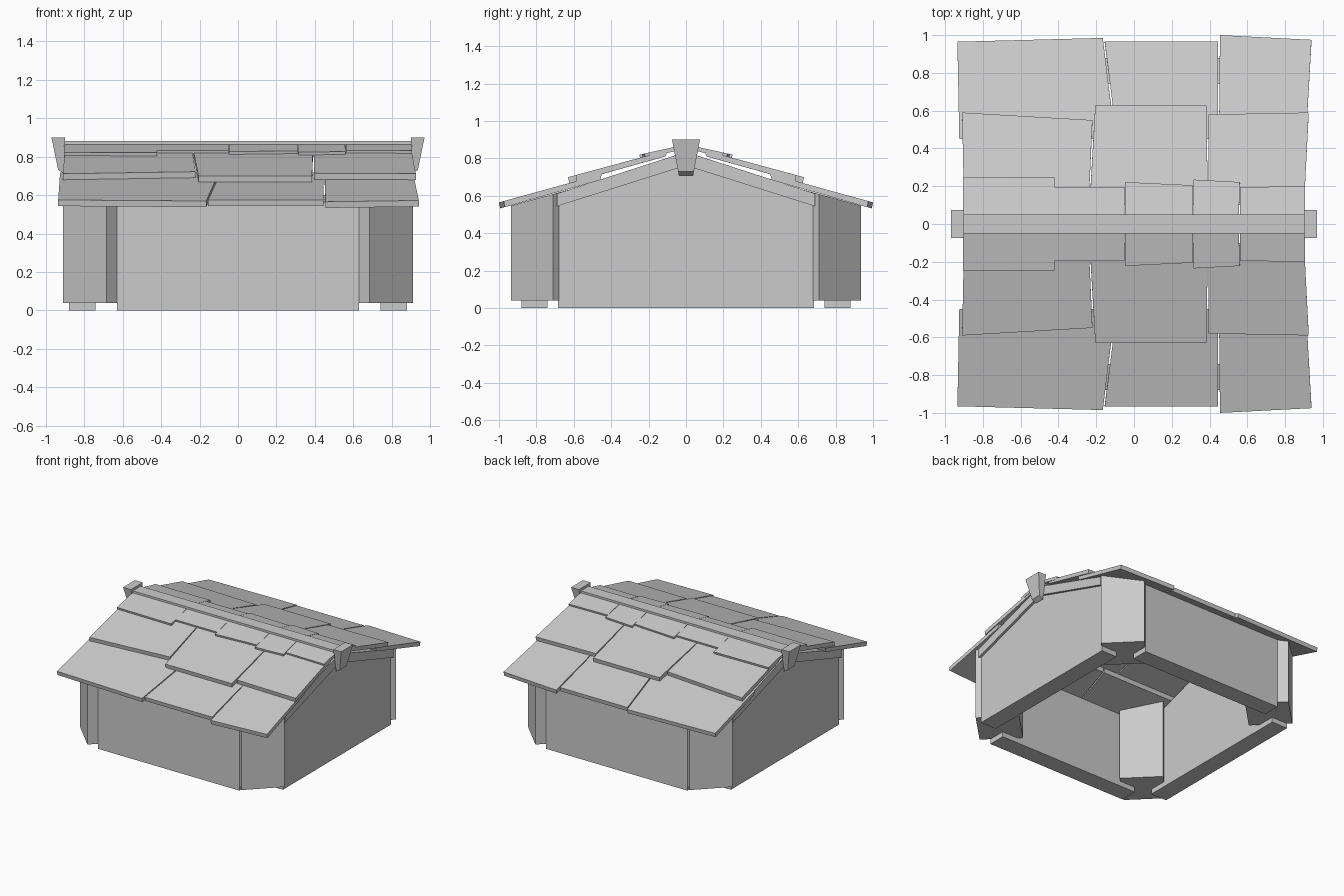
import bpy, bmesh

if "Cube" in bpy.data.objects:
    bpy.data.objects.remove(bpy.data.objects["Cube"])


def solid(name, bottom, top):
    """Closed solid between two matching polygon loops."""
    bm = bmesh.new()
    a = [bm.verts.new(p) for p in bottom]
    b = [bm.verts.new(p) for p in top]
    n = len(a)
    bm.faces.new(a)
    bm.faces.new(b)
    for i in range(n):
        j = (i + 1) % n
        bm.faces.new((a[i], a[j], b[j], b[i]))
    bmesh.ops.recalc_face_normals(bm, faces=bm.faces)
    me = bpy.data.meshes.new(name)
    bm.to_mesh(me)
    bm.free()
    ob = bpy.data.objects.new(name, me)
    bpy.context.collection.objects.link(ob)
    return ob


def along_x(name, profile, x0, x1):
    """Extrude a (y, z) profile along x."""
    return solid(name, [(x0, y, z) for y, z in profile], [(x1, y, z) for y, z in profile])


def eave_z(y):
    """Underside of the lowest tile row."""
    return 0.53 + 0.275 * (1 - abs(y))


# Tile rows: edge height at reference y, slope, thickness, inner y, and tiles as
# (left x, left edge y, right x, right edge y, inner left x, inner right x)
rows = {
    "lower": (1.0, 0.565, 0.275, 0.032, 0.45, [
        (-0.935, 0.965, -0.165, 0.985, -0.925, -0.10),
        (-0.155, 0.965, 0.445, 0.965, -0.09, 0.445),
        (0.455, 1.0, 0.94, 0.975, 0.45, 0.91)]),
    "middle": (0.63, 0.70, 0.27, 0.032, 0.10, [
        (-0.91, 0.59, -0.22, 0.55, -0.90, -0.24),
        (-0.205, 0.63, 0.385, 0.63, -0.235, 0.39),
        (0.395, 0.58, 0.925, 0.59, 0.395, 0.90)]),
    "upper": (0.25, 0.82, 0.22, 0.024, 0.03, [
        (-0.905, 0.245, -0.42, 0.25, -0.905, -0.422),
        (-0.42, 0.195, -0.05, 0.195, -0.42, -0.05),
        (-0.048, 0.222, 0.313, 0.205, -0.048, 0.313),
        (0.315, 0.235, 0.56, 0.222, 0.315, 0.555),
        (0.562, 0.195, 0.905, 0.2, 0.56, 0.905)]),
}

for s, side in ((-1, "front"), (1, "back")):
    # Roof tiles
    for row, (yr, zr, slope, thick, yi, tiles) in rows.items():
        for k, (xl, yl, xr, yrt, il, ir) in enumerate(tiles):
            plan = [(xl, yl), (xr, yrt), (ir, yi), (il, yi)]
            top = [(x, s * y, zr + slope * (yr - y)) for x, y in plan]
            # lower edge is cut square to the slope
            low = [(x, y + (-s * slope * thick * -1 if i > 1 else -s * 0.006), z - thick)
                   for i, (x, y, z) in enumerate(top)]
            solid(f"{side}_{row}_tile_{k + 1}", low, top)

    # Long walls with sloped tops
    along_x(f"{side}_wall",
            [(s * 0.74, 0), (s * 0.88, 0), (s * 0.88, eave_z(0.88)), (s * 0.74, eave_z(0.74))],
            -0.628, 0.628)

    # Square corner posts turned 45 degrees
    for t, end in ((-1, "left"), (1, "right")):
        plan = [(t * (0.685 + dx), s * (0.71 + dy))
                for dx, dy in ((0.225, 0), (0, 0.225), (-0.225, 0), (0, -0.225))]
        solid(f"{side}_{end}_corner_post",
              [(x, y, 0.04) for x, y in plan],
              [(x, y, eave_z(y)) for x, y in plan])

for t, end in ((-1, "left"), (1, "right")):
    # Gable end walls
    along_x(f"{end}_gable_wall",
            [(-0.685, 0), (0.685, 0), (0.685, 0.56), (0, 0.78), (-0.685, 0.56)],
            t * 0.74, t * 0.88)

    # Sloped gable beams under the tiles
    along_x(f"{end}_gable_beam",
            [(-0.69, 0.544), (0, 0.762), (0.69, 0.544), (0.69, 0.612), (0, 0.835), (-0.69, 0.612)],
            t * 0.74, t * 0.9)

    # Tapered ridge end caps
    solid(f"{end}_ridge_cap",
          [(t * 0.90, -0.038, 0.71), (t * 0.935, -0.042, 0.73),
           (t * 0.935, 0.042, 0.73), (t * 0.90, 0.038, 0.71)],
          [(t * 0.90, -0.075, 0.90), (t * 0.97, -0.075, 0.90),
           (t * 0.97, 0.075, 0.90), (t * 0.90, 0.075, 0.90)])

# Ridge beam
along_x("ridge_beam", [(-0.05, 0.80), (0.05, 0.80), (0.05, 0.88), (-0.05, 0.88)], -0.905, 0.905)
